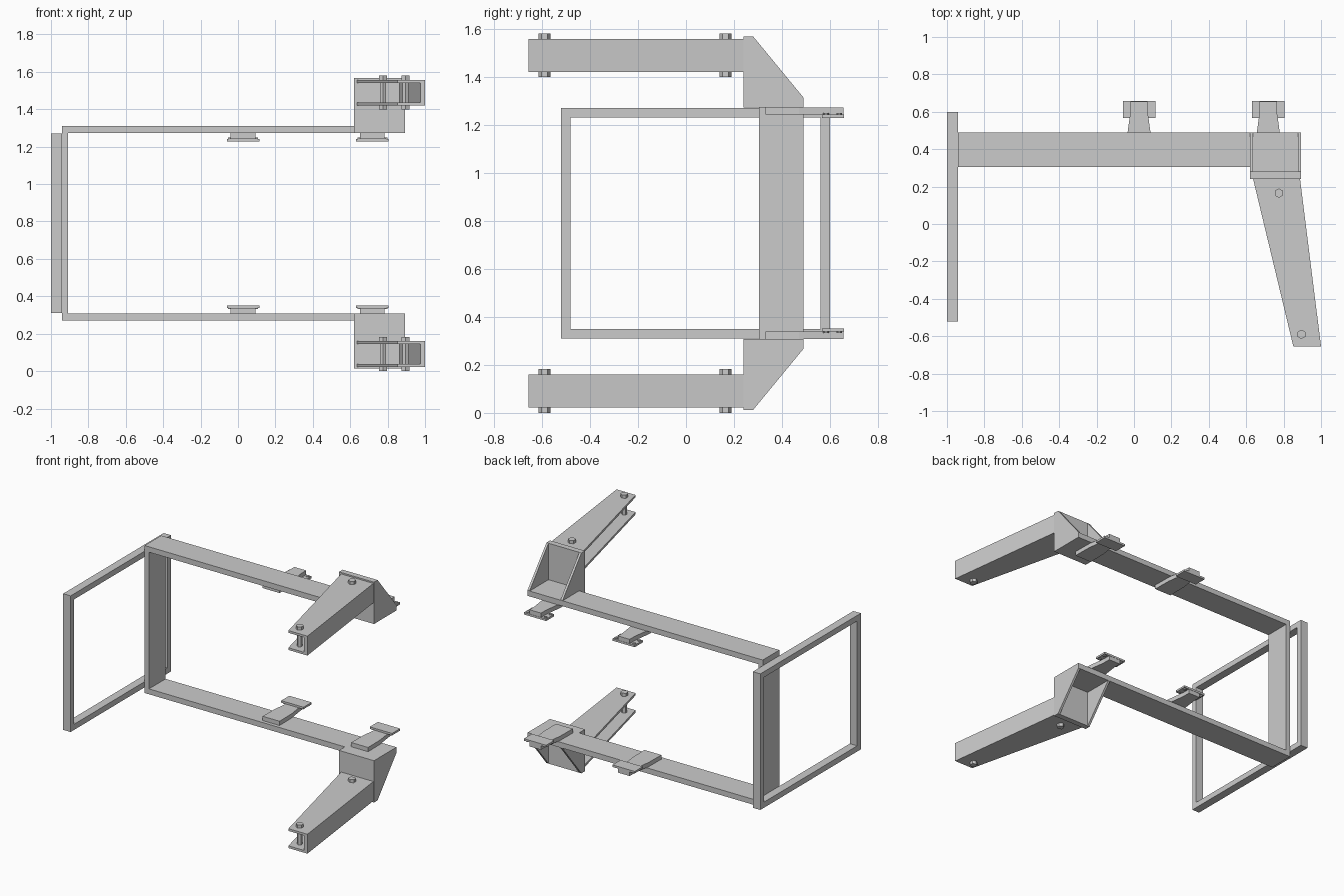
import bpy, bmesh, math

if "Cube" in bpy.data.objects:
    bpy.data.objects.remove(bpy.data.objects["Cube"])

H = 1.58  # total height; upper and lower halves mirror about H / 2


def prism(bm, pts, lo, hi, axis, flip=False):
    """Extrude a 2D outline along 'x' (pts = y,z) or 'z' (pts = x,y)."""
    rings = []
    for d in (lo, hi):
        ring = []
        for a, b in pts:
            x, y, z = (d, a, b) if axis == 'x' else (a, b, d)
            ring.append(bm.verts.new((x, y, H - z if flip else z)))
        rings.append(ring)
    n = len(pts)
    bm.faces.new(rings[0])
    bm.faces.new(rings[1])
    for i in range(n):
        j = (i + 1) % n
        bm.faces.new((rings[0][i], rings[0][j], rings[1][j], rings[1][i]))


def rect(a0, a1, b0, b1):
    return [(a0, b0), (a1, b0), (a1, b1), (a0, b1)]


def hexagon(x, y, r):
    return [(x + r * math.cos(math.pi * (i / 3 + 1 / 6)),
             y + r * math.sin(math.pi * (i / 3 + 1 / 6))) for i in range(6)]


def part(name, pieces, flip=False):
    bm = bmesh.new()
    for p in pieces:
        prism(bm, *p, flip=flip)
    bmesh.ops.recalc_face_normals(bm, faces=bm.faces)
    me = bpy.data.meshes.new(name)
    bm.to_mesh(me)
    bm.free()
    ob = bpy.data.objects.new(name, me)
    bpy.context.collection.objects.link(ob)
    return ob


# Rectangular end frame
t = 0.04
part("end_frame", [
    (rect(-0.52, -0.52 + t, 0.31, 1.27), -1, -0.942, 'x'),
    (rect(0.60 - t, 0.60, 0.31, 1.27), -1, -0.942, 'x'),
    (rect(-0.52 + t, 0.60 - t, 0.31, 0.31 + t), -1, -0.942, 'x'),
    (rect(-0.52 + t, 0.60 - t, 1.27 - t, 1.27), -1, -0.942, 'x')])

# Upright plate joining the two long bars
part("upright_plate", [(rect(0.305, 0.49, 0.308, 1.272), -0.942, -0.908, 'x')])

for side, flip in (("upper", False), ("lower", True)):
    # Long horizontal bar
    part(side + "_bar", [(rect(-0.942, 0.893, 0.305, 0.49), 1.272, 1.31, 'z')], flip)

    # Open-backed corner bracket: floor lip, front wall, two sloped cheeks
    cheek = [(0.28, 1.272), (0.49, 1.272), (0.49, 1.312), (0.28, 1.567)]
    part(side + "_bracket", [
        (rect(0.62, 0.893, 0.24, 0.305), 1.272, 1.31, 'z'),
        (rect(0.24, 0.28, 1.272, 1.567), 0.62, 0.893, 'x'),
        (cheek, 0.62, 0.636, 'x'),
        (cheek, 0.877, 0.893, 'x')], flip)

    # Tapered channel arm, open towards -x
    flange = [(0.637, 0.24), (0.852, -0.655), (1.0, -0.655), (0.888, 0.24)]
    web = [(0.863, 0.24), (0.975, -0.655), (1.0, -0.655), (0.888, 0.24)]
    part(side + "_arm", [
        (flange, 1.541, 1.557, 'z'),
        (flange, 1.42, 1.436, 'z'),
        (web, 1.436, 1.541, 'z')], flip)

    # Through bolts with hexagonal heads
    for i, (x, y) in enumerate(((0.775, 0.165), (0.895, -0.59))):
        part(f"{side}_arm_bolt_{i + 1}", [
            (hexagon(x, y, 0.025), 1.557, 1.58, 'z'),
            (hexagon(x, y, 0.025), 1.398, 1.42, 'z'),
            (hexagon(x, y, 0.018), 1.42, 1.557, 'z')], flip)

    # Mounting tabs: tapered block, end plate and four small bolts
    for i, cx in enumerate((0.027, 0.718)):
        block = [(cx - 0.066, 0.33), (cx + 0.066, 0.33), (cx + 0.064, 0.47),
                 (cx + 0.046, 0.60), (cx + 0.046, 0.655), (cx - 0.046, 0.655),
                 (cx - 0.046, 0.60), (cx - 0.064, 0.47)]
        part(f"{side}_tab_{i + 1}", [
            (block, 1.242, 1.272, 'z'),
            (rect(cx - 0.087, cx + 0.087, 0.567, 0.657), 1.228, 1.242, 'z')], flip)
        part(f"{side}_tab_bolts_{i + 1}", [
            (hexagon(cx + dx, y, 0.012), 1.242, 1.248, 'z')
            for dx in (-0.07, 0.07) for y in (0.583, 0.638)], flip)
